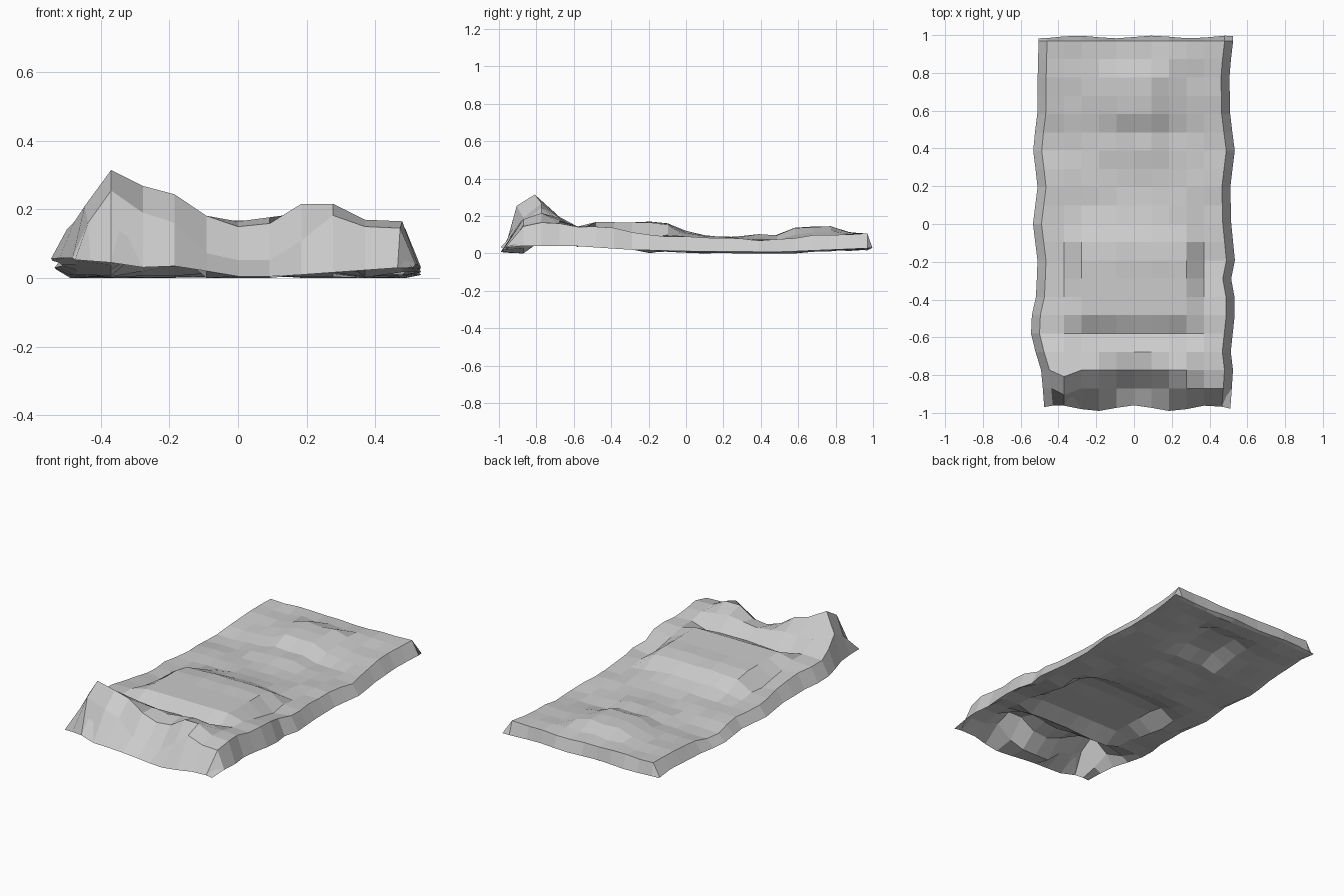
import bpy, bmesh, math, random

if "Cube" in bpy.data.objects:
    bpy.data.objects.remove(bpy.data.objects["Cube"])

random.seed(4)
THICK = .081


def lerp(pts, t):
    """Piecewise-linear profile through (position, value) points."""
    if t <= pts[0][0]:
        return pts[0][1]
    for (a, u), (b, v) in zip(pts, pts[1:]):
        if t <= b:
            return u + (v - u) * (t - a) / (b - a)
    return pts[-1][1]


# Lengthwise profiles: margins, middle of the quilt, half-width of the raised middle
EDGE = [(-.68, .16), (-.58, .145), (-.4, .135), (-.3, .12), (-.22, .1), (0, .088),
        (.3, .084), (.4, .07), (.5, .072), (.6, .088), (.75, .097), (.97, .103)]
MIDDLE = [(-.68, .165), (-.58, .12), (-.49, .168), (-.2, .165), (-.12, .172), (-.03, .125),
          (.08, .093), (.28, .085), (.38, .1), (.5, .1), (.6, .14), (.78, .14), (.87, .11), (.97, .103)]
WIDTH = [(-.58, .28), (-.49, .28), (-.12, .28), (.1, .2), (.5, .1), (.6, .12), (.78, .14), (.97, .2)]
# Crosswise profiles over the pillow: crest, front row, back row
CREST = [(-.46, .21), (-.37, .315), (-.27, .265), (-.18, .243), (-.09, .18), (0, .15),
         (.1, .16), (.19, .22), (.27, .22), (.37, .17), (.47, .165)]
FRONT = [(-.46, .16), (-.37, .255), (-.27, .185), (-.18, .16), (-.09, .07), (0, .052),
         (.1, .052), (.2, .12), (.27, .185), (.37, .15), (.47, .145)]
BACK = [(-.46, .165), (-.37, .195), (-.18, .19), (0, .165), (.19, .19), (.37, .165), (.47, .16)]
# Hem outline and heights
LEFT = [(-.97, .475), (-.78, .49), (-.6, .545), (-.5, .545), (-.4, .52), (-.2, .51), (0, .535),
        (.2, .51), (.4, .535), (.6, .51), (.8, .51), (.97, .505)]
RIGHT = [(-.97, .51), (-.78, .525), (-.68, .512), (-.42, .54), (-.3, .512), (-.2, .535), (0, .515),
         (.2, .51), (.4, .535), (.55, .51), (.8, .505), (.97, .525)]
HEM_SIDE = [(-.97, .04), (-.6, .04), (-.3, .02), (0, .012), (.5, .008), (.97, .028)]
HEM_FRONT = [(-.5, .055), (-.37, .045), (-.27, .03), (-.18, .035), (0, .005), (.12, .005), (.47, .03)]


def height(x, y):
    if y < -.63:
        return lerp([(-.87, lerp(FRONT, x)), (-.773, lerp(CREST, x)), (-.676, lerp(BACK, x))], y)
    s = min(1, max(0, (lerp(WIDTH, y) + .09 - abs(x)) / .09))
    e = lerp(EDGE, y)
    if .3 < abs(x) < .4 and -.45 < y < -.15:    # groove beside the plateau
        e -= .015
    z = e + (lerp(MIDDLE, y) - e) * s
    flat = abs(x) < .28 and -.5 < y < -.2
    return z + (0 if flat else random.uniform(-.006, .006))


def point(i, j):
    x, y = (i - 6) * .0925, -.87 + (j - 1) * .0968
    z = height(x, y)
    if i in (0, 1, 11, 12):
        x = -lerp(LEFT, y) if x < 0 else lerp(RIGHT, y)
        if i in (1, 11):
            x -= math.copysign(.045, x)
    if j == 0:      # front hem
        return x, -.975 - .015 * math.cos(math.pi * (x + .2) / .2), lerp(HEM_FRONT, x)
    if j == 21:     # back hem
        return x, .99 + .007 * math.cos(math.pi * (x + .3) / .2), .03
    if i in (0, 12):    # side hems
        return x, y, lerp(HEM_SIDE, y) + (.018 if x < 0 and y < .9 else 0)
    if i == 2 and j in (1, 2):     # pillow corner leans forward
        y -= .035
    return x, y, z


# Quilt: top and bottom layers with the same relief, joined along the hem
bm = bmesh.new()
top = [[bm.verts.new(point(i, j)) for i in range(13)] for j in range(22)]


def under(i, j):
    v = top[j][i]
    if i in (0, 12) or j in (0, 21):
        return v
    return bm.verts.new((v.co.x, v.co.y, max(0, v.co.z - THICK)))


bottom = [[under(i, j) for i in range(13)] for j in range(22)]
for grid in (top, bottom):
    for r0, r1 in zip(grid, grid[1:]):
        for i in range(12):
            quad = (r0[i], r0[i + 1], r1[i + 1], r1[i])
            quad = quad if grid is top else quad[::-1]
            if bm.faces.get(quad) is None:
                bm.faces.new(quad)
mesh = bpy.data.meshes.new("quilt")
bm.to_mesh(mesh)
bm.free()
quilt = bpy.data.objects.new("quilt", mesh)
bpy.context.collection.objects.link(quilt)
